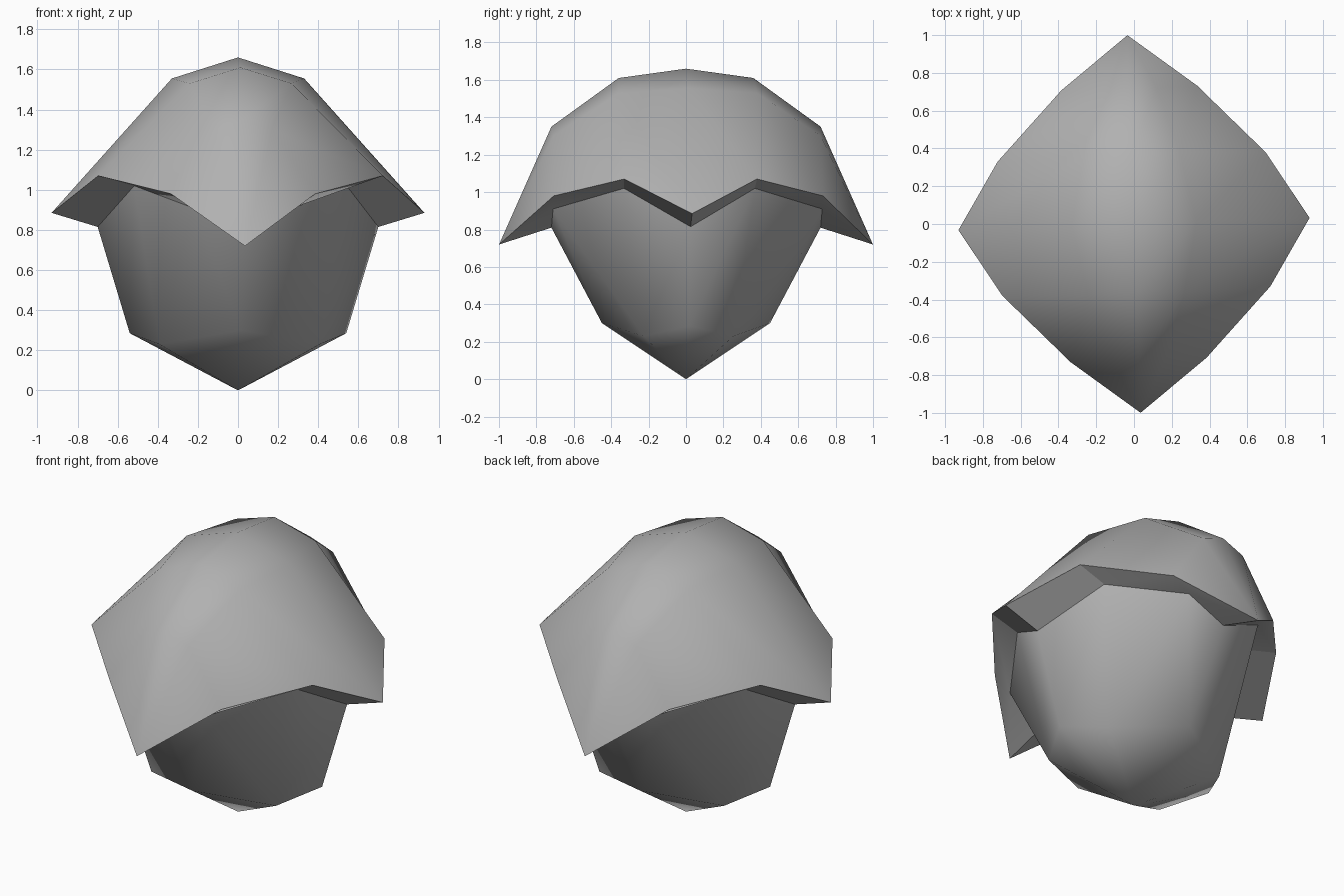
import bpy
import bmesh
import math
from mathutils import Matrix

cube = bpy.data.objects.get("Cube")
if cube:
    bpy.data.objects.remove(cube, do_unlink=True)

grey = bpy.data.materials.new("plain grey")
grey.use_nodes = True
tone = (0.44, 0.44, 0.44, 1)
grey.diffuse_color = tone
grey.node_tree.nodes["Principled BSDF"].inputs["Base Color"].default_value = tone

# One quadrant of each shell; the rim runs side, side_notch, end_notch, end
CAP = {"pole": (0, 0, 1.66), "ridge": (0, .36, 1.61), "ridge_end": (0, .72, 1.35),
       "shoulder": (.33, 0, 1.555), "shoulder_mid": (.255, .37, 1.53),
       "shoulder_end": (.145, .715, 1.30),
       "side": (.93, 0, .885), "side_notch": (.71, .355, 1.07),
       "end_notch": (.36, .72, .98), "end": (0, 1, .72)}
CAP_FACES = ["pole shoulder shoulder_mid ridge",
             "ridge shoulder_mid shoulder_end ridge_end",
             "shoulder side side_notch shoulder_mid",
             "shoulder_mid side_notch end_notch shoulder_end",
             "ridge_end shoulder_end end",
             "shoulder_end end_notch end"]
BODY = {"pole": (0, 0, 0), "flank": (.54, 0, .285), "corner": (.40, .24, .23),
        "keel": (0, .45, .30),
        "side": (.70, 0, .815), "side_notch": (.53, .35, 1.02),
        "end_notch": (.25, .72, .91), "end": (0, .72, .81)}
BODY_FACES = ["pole corner flank", "pole keel corner",
              "flank corner side_notch side",
              "corner end_notch side_notch",
              "corner keel end_notch", "keel end end_notch"]
RIM = ["side", "side_notch", "end_notch", "end"]
QUADRANTS = [(1, 1), (-1, 1), (-1, -1), (1, -1)]


def build(name, patch, angle):
    """Mirror a list of faces into four quadrants, weld and twist slightly."""
    bm = bmesh.new()
    for sx, sy in QUADRANTS:
        for face in patch:
            verts = [bm.verts.new((x * sx, y * sy, z)) for x, y, z in face]
            if sx * sy < 0:
                verts.reverse()
            bm.faces.new(verts)
    bmesh.ops.remove_doubles(bm, verts=bm.verts[:], dist=0.001)
    bm.transform(Matrix.Rotation(math.radians(2), 4, 'Z'))
    mesh = bpy.data.meshes.new(name)
    bm.to_mesh(mesh)
    bm.free()
    mesh.materials.append(grey)
    obj = bpy.data.objects.new(name, mesh)
    bpy.context.collection.objects.link(obj)
    bpy.ops.object.select_all(action='DESELECT')
    obj.select_set(True)
    bpy.context.view_layer.objects.active = obj
    bpy.ops.object.shade_smooth_by_angle(angle=math.radians(angle))


build("cap", [[CAP[k] for k in f.split()] for f in CAP_FACES], 80)
build("body", [[BODY[k] for k in f.split()] for f in BODY_FACES], 80)

# Underside of the cap, from the outer rim in to the body
build("cap_underside",
      [[CAP[b], CAP[a], BODY[a], BODY[b]] for a, b in zip(RIM, RIM[1:])], 25)
